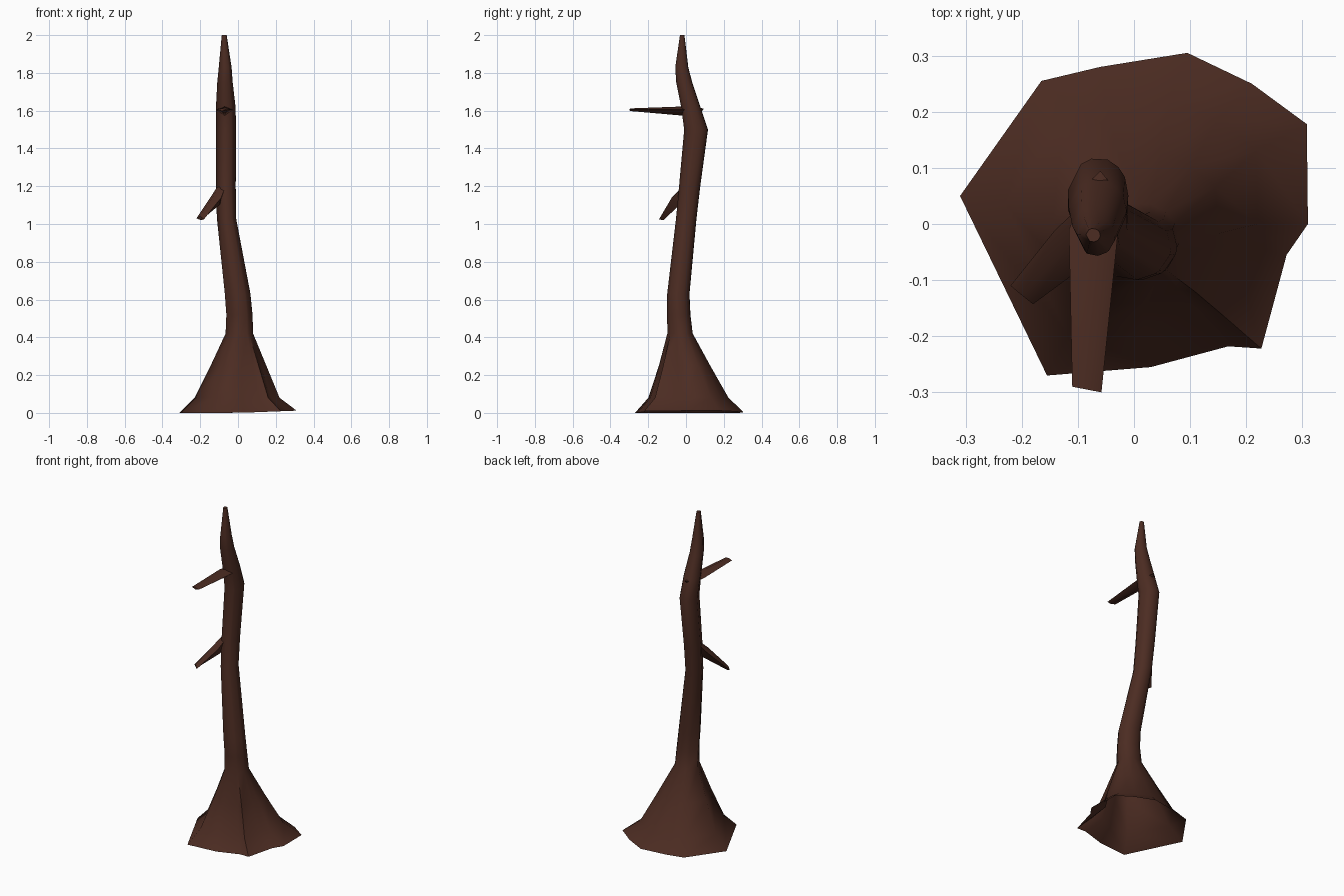
import bpy, bmesh, math

if "Cube" in bpy.data.objects:
    bpy.data.objects.remove(bpy.data.objects["Cube"])

bark = bpy.data.materials.new("dark_brown_bark")
bark.diffuse_color = (0.072, 0.025, 0.016, 1)
bark.use_nodes = True
bark.node_tree.nodes["Principled BSDF"].inputs["Base Color"].default_value = bark.diffuse_color


def loft(name, rings, angle, close_start=True):
    """Skin a list of equal-sized point rings and cap the ends."""
    bm = bmesh.new()
    loops = [[bm.verts.new(p) for p in r] for r in rings]
    n = len(rings[0])
    for a, b in zip(loops, loops[1:]):
        for i in range(n):
            j = (i + 1) % n
            bm.faces.new((a[i], a[j], b[j], b[i]))
    if close_start:
        bm.faces.new(loops[0][::-1])
    bm.faces.new(loops[-1])
    bmesh.ops.recalc_face_normals(bm, faces=bm.faces)
    me = bpy.data.meshes.new(name)
    bm.to_mesh(me)
    bm.free()
    me.materials.append(bark)
    ob = bpy.data.objects.new(name, me)
    bpy.context.collection.objects.link(ob)
    bpy.ops.object.select_all(action='DESELECT')
    ob.select_set(True)
    bpy.context.view_layer.objects.active = ob
    bpy.ops.object.shade_smooth_by_angle(angle=math.radians(angle))
    return ob


# Irregular root outline on the ground
base = [(.31, 0), (.308, .178), (.21, .25), (.095, .305), (-.06, .28), (-.165, .255),
        (-.31, .05), (-.155, -.27), (.03, -.255), (.168, -.218), (.227, -.222), (.272, -.055)]

# Trunk sections: z, x min, x max, y min, y max, share of root outline
sections = [(.08, -.23, .22, -.20, .225, 1), (.25, -.145, .15, -.148, .13, .75),
            (.42, -.066, .08, -.10, .038, .2), (.52, -.062, .077, -.10, .025, 0),
            (.63, -.07, .066, -.10, .02, 0),
            (1.03, -.112, -.01, -.053, .057, 0), (1.2, -.118, -.012, -.037, .077, 0),
            (1.5, -.118, -.01, -.01, .118, 0), (1.62, -.117, -.013, -.026, .077, 0),
            (1.75, -.11, -.028, -.052, .034, 0), (1.83, -.102, -.034, -.057, .013, 0),
            (2.0, -.086, -.06, -.032, -.008, 0)]

rings = [[(x, y, 0.012 * max(0, x) / .31) for x, y in base]]
for z, x0, x1, y0, y1, share in sections:
    cx, cy, rx, ry = (x0 + x1) / 2, (y0 + y1) / 2, (x1 - x0) / 2, (y1 - y0) / 2
    ring = []
    for i, (bx, by) in enumerate(base):
        t = math.atan2(by - .017, bx)
        ux = share * bx / .31 + (1 - share) * math.cos(t)
        uy = share * (by - .017) / .288 + (1 - share) * math.sin(t)
        # Groove between the roots at the front right
        f = 1 - .08 * share if i in (9, 11) else 1
        ring.append((cx + rx * ux * f, cy + ry * uy * f, z))
    rings.append(ring)
# The hollow trunk is open underneath
loft("trunk", rings, 60, close_start=False)

# Broken flat branches, four-sided and tapering to a blunt tip
loft("upper_branch", [
    [(-.085, .07, 1.603), (-.06, .085, 1.598), (-.04, .07, 1.603), (-.06, .095, 1.612)],
    [(-.116, -.01, 1.605), (-.07, -.02, 1.574), (-.028, -.01, 1.605), (-.07, -.02, 1.622)],
    [(-.11, -.29, 1.605), (-.084, -.295, 1.598), (-.058, -.30, 1.605), (-.084, -.295, 1.612)]], 60)
loft("lower_branch", [
    [(-.108, .02, 1.20), (-.085, .0, 1.215), (-.07, -.02, 1.19), (-.075, .0, 1.13)],
    [(-.14, -.01, 1.15), (-.118, -.043, 1.168), (-.088, -.075, 1.14), (-.10, -.035, 1.10)],
    [(-.22, -.11, 1.03), (-.20, -.127, 1.042), (-.18, -.143, 1.025), (-.195, -.12, 1.02)]], 60)
